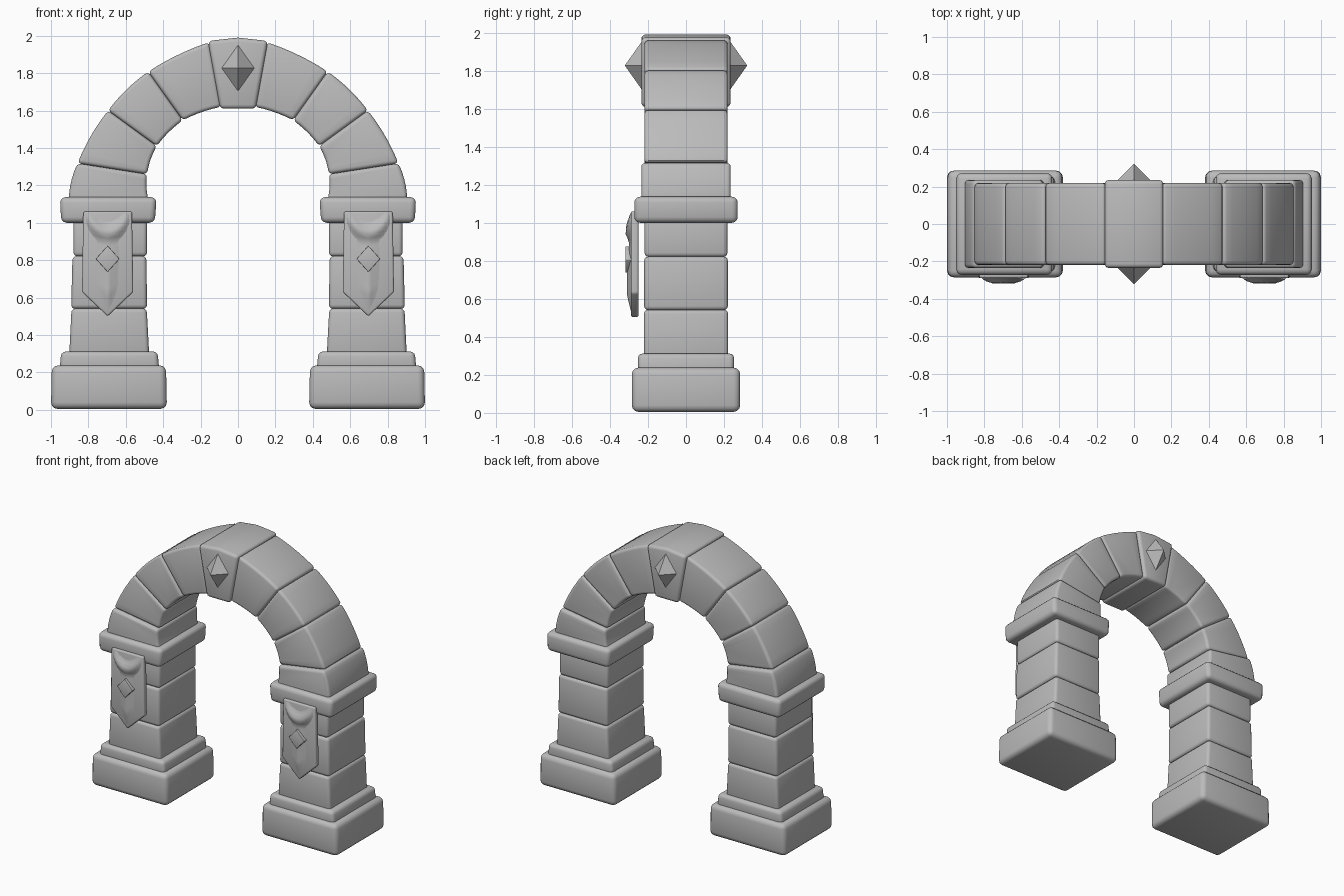
import bpy
import bmesh
import math

cube = bpy.data.objects.get("Cube")
if cube:
    bpy.data.objects.remove(cube, do_unlink=True)

stone = bpy.data.materials.new("grey stone")
stone.use_nodes = True
GREY = (0.5, 0.5, 0.5, 1)
stone.diffuse_color = GREY
stone.node_tree.nodes["Principled BSDF"].inputs["Base Color"].default_value = GREY


def finish(bm, name, bevel=0.0, angle=35):
    """Round the hard edges, then turn the bmesh into a shaded object."""
    bmesh.ops.recalc_face_normals(bm, faces=bm.faces)
    if bevel:
        hard = [e for e in bm.edges if e.calc_face_angle(0) > math.radians(30)]
        bmesh.ops.bevel(bm, geom=hard, offset=bevel, segments=3, profile=0.5,
                        affect='EDGES', clamp_overlap=True)
    mesh = bpy.data.meshes.new(name)
    bm.to_mesh(mesh)
    bm.free()
    mesh.materials.append(stone)
    obj = bpy.data.objects.new(name, mesh)
    bpy.context.collection.objects.link(obj)
    bpy.ops.object.select_all(action='DESELECT')
    obj.select_set(True)
    bpy.context.view_layer.objects.active = obj
    bpy.ops.object.shade_smooth_by_angle(angle=math.radians(angle))
    return obj


def prism(name, outline, y0, y1, bevel):
    """Extrude an (x, z) outline from y0 to y1."""
    bm = bmesh.new()
    front = [bm.verts.new((x, y0, z)) for x, z in outline]
    back = [bm.verts.new((x, y1, z)) for x, z in outline]
    bm.faces.new(front)
    bm.faces.new(back[::-1])
    n = len(outline)
    for i in range(n):
        j = (i + 1) % n
        bm.faces.new((front[i], back[i], back[j], front[j]))
    return finish(bm, name, bevel)


def arc(a, b, bulge, steps=5):
    """Points from a to b, bowed away from the arch centre."""
    dx, dz = b[0] - a[0], b[1] - a[1]
    length = math.hypot(dx, dz)
    pts = []
    for i in range(steps + 1):
        t = i / steps
        k = 4 * t * (1 - t) * bulge / length
        pts.append((a[0] + dx * t + dz * k, a[1] + dz * t - dx * k))
    return pts


def gem(name, x, z, w, h, y_base, y_tip):
    """Four-sided pointed diamond."""
    bm = bmesh.new()
    ring = [bm.verts.new(p) for p in ((x - w, y_base, z), (x, y_base, z - h),
                                      (x + w, y_base, z), (x, y_base, z + h))]
    tip = bm.verts.new((x, y_tip, z))
    bm.faces.new(ring)
    for i in range(4):
        bm.faces.new((ring[i], ring[(i + 1) % 4], tip))
    return finish(bm, name, angle=20)


def banner_cloth(name, cx):
    """Draped cloth: a swag under the top edge and a ridge down to the tip."""
    cols, rows = 16, 24
    bm = bmesh.new()
    grid = []
    for r in range(rows + 1):
        line = []
        for c in range(cols + 1):
            u = 2 * c / cols - 1
            t = r / rows
            low = 0.64 - 0.13 * (1 - abs(u))
            z = 1.05 + (low - 1.05) * t
            half = 0.122 + 0.006 * t
            edge = 1 - abs(u) ** 4
            swag = 0.034 * math.exp(-((z - 0.945 - 0.1 * u * u) / 0.045) ** 2)
            ridge = 0.026 * max(0, 1 - abs(u) / (0.8 - 0.3 * t)) * min(1, t * 2)
            ridge *= min(1, (1 - t) * 5)
            d = 0.284 + edge * max(swag, ridge)
            line.append(bm.verts.new((cx + u * half, -d, z)))
        grid.append(line)
    for r in range(rows):
        for c in range(cols):
            bm.faces.new((grid[r][c], grid[r + 1][c],
                          grid[r + 1][c + 1], grid[r][c + 1]))
    obj = finish(bm, name, angle=60)
    # Face the cloth outward
    if obj.data.polygons[0].normal.y > 0:
        obj.data.flip_normals()
    return obj


# Pillar courses: name, x inner/outer at bottom, at top, z range, half depth, bevel
COURSES = [
    ("plinth", 0.38, 1.0, 0.385, 0.995, 0.005, 0.238, 0.285, 0.035),
    ("plinth_step", 0.42, 0.955, 0.43, 0.945, 0.2, 0.312, 0.253, 0.025),
    ("lower_block", 0.474, 0.903, 0.488, 0.89, 0.28, 0.542, 0.222, 0.022),
    ("middle_block", 0.486, 0.892, 0.49, 0.885, 0.54, 0.822, 0.22, 0.022),
    ("upper_block", 0.486, 0.88, 0.486, 0.88, 0.82, 1.03, 0.218, 0.022),
    ("capital", 0.445, 0.945, 0.435, 0.952, 1.0, 1.137, 0.272, 0.03),
]

# Arch joints from springing to keystone: outer point, inner point
JOINTS = [
    ((0.905, 1.11), (0.476, 1.11)),
    ((0.858, 1.318), (0.486, 1.26)),
    ((0.695, 1.6), (0.434, 1.41)),
    ((0.48, 1.808), (0.295, 1.548)),
    ((0.155, 1.965), (0.09, 1.62)),
]

for side, s in (("left", 1), ("right", -1)):
    # Pillars
    for name, xi, xo, ti, to, z0, z1, d, bev in COURSES:
        prism(f"{side}_{name}", [(s * xi, z0), (s * xo, z0), (s * to, z1), (s * ti, z1)],
              -d, d, bev)
    # Arch stones
    for i in range(4):
        (o0, n0), (o1, n1) = JOINTS[i], JOINTS[i + 1]
        outline = arc(o0, o1, 0.012) + arc(n0, n1, 0.008)[::-1]
        d = 0.235 if i == 0 else 0.219
        prism(f"{side}_arch_stone_{i + 1}", [(s * x, z) for x, z in outline], -d, d, 0.02)
    # Hanging banner
    cx = s * 0.697
    prism(f"{side}_banner_backing",
          [(cx - 0.13, 1.06), (cx - 0.137, 0.63), (cx, 0.5), (cx + 0.137, 0.63),
           (cx + 0.13, 1.06)], -0.29, -0.25, 0.01)
    banner_cloth(f"{side}_banner_cloth", cx)
    prism(f"{side}_banner_emblem",
          [(cx - 0.063, 0.807), (cx, 0.737), (cx + 0.063, 0.807), (cx, 0.877)],
          -0.319, -0.27, 0.004)

# Keystone with a pointed gem on each face
prism("keystone", [(-0.095, 1.61), (0.095, 1.61), (0.16, 1.972), (0, 1.99), (-0.16, 1.972)],
      -0.235, 0.235, 0.022)
gem("front_gem", 0, 1.827, 0.092, 0.13, -0.23, -0.322)
gem("back_gem", 0, 1.827, 0.092, 0.13, 0.23, 0.322)
